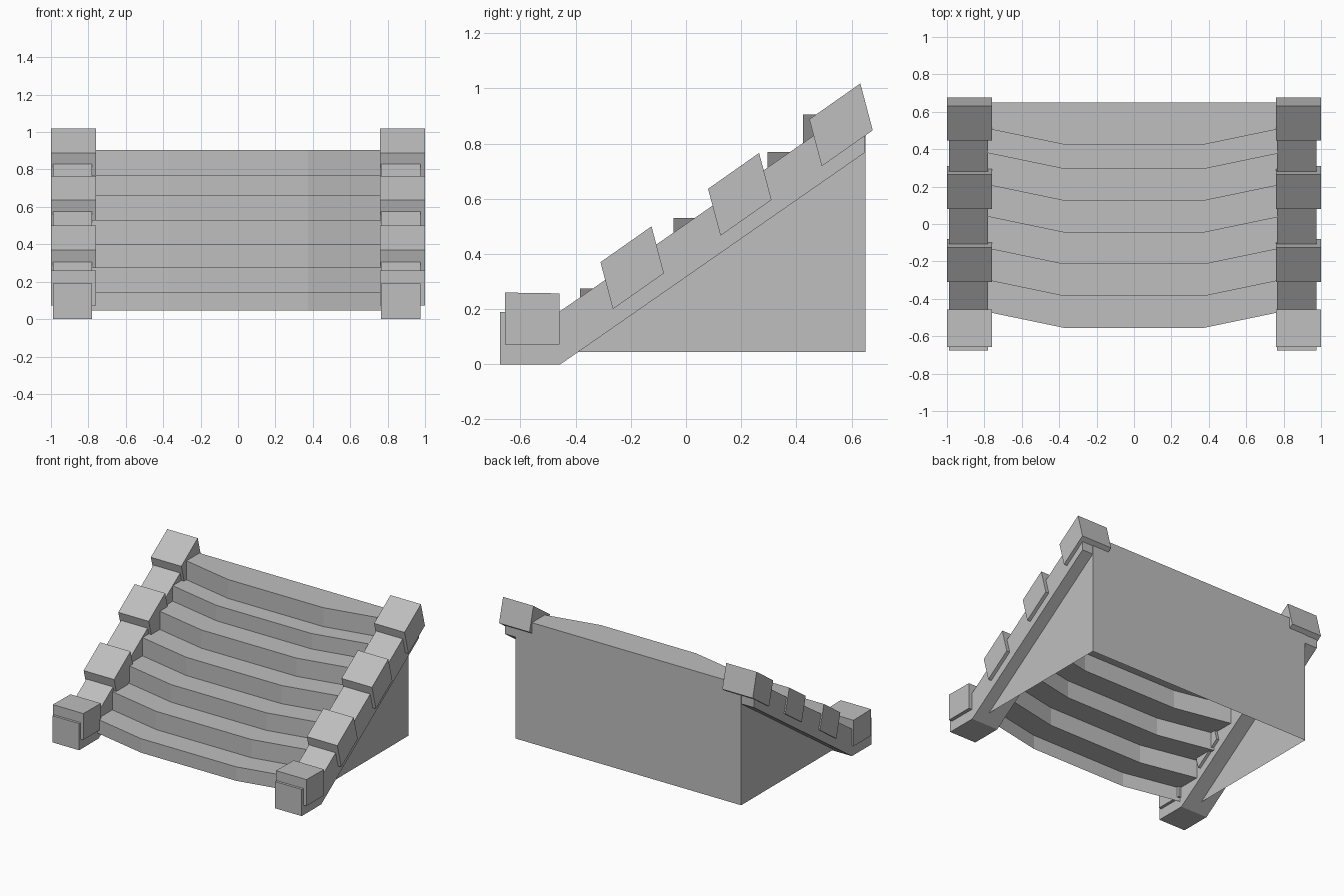
import bpy
import bmesh

cube = bpy.data.objects.get("Cube")
if cube:
    bpy.data.objects.remove(cube, do_unlink=True)

stone = bpy.data.materials.new("grey stone")
stone.use_nodes = True
GREY = (0.52, 0.52, 0.52, 1)
stone.diffuse_color = GREY
stone.node_tree.nodes["Principled BSDF"].inputs["Base Color"].default_value = GREY


def finish(name, bm):
    bmesh.ops.recalc_face_normals(bm, faces=bm.faces)
    mesh = bpy.data.meshes.new(name)
    bm.to_mesh(mesh)
    bm.free()
    mesh.materials.append(stone)
    obj = bpy.data.objects.new(name, mesh)
    bpy.context.collection.objects.link(obj)
    return obj


def prism(name, outline, x0, x1):
    """Extrude a closed (y, z) outline from x0 to x1."""
    bm = bmesh.new()
    face = bm.faces.new([bm.verts.new((x0, y, z)) for y, z in outline])
    grown = bmesh.ops.extrude_face_region(bm, geom=[face])["geom"]
    moved = [v for v in grown if isinstance(v, bmesh.types.BMVert)]
    bmesh.ops.translate(bm, vec=(x1 - x0, 0, 0), verts=moved)
    return finish(name, bm)


# Staircase shell: bowed steps, side walls and back wall, open underneath
HALF, FLAT, BASE, BACK = 0.89, 0.375, 0.045, 0.65
BOW = 0.107
risers = [-0.555, -0.385, -0.215, -0.045, 0.125, 0.295, 0.425]
treads = [0.145, 0.275, 0.40, 0.53, 0.66, 0.77, 0.905]

bm = bmesh.new()
columns = []
for x in (-HALF, -FLAT, FLAT, HALF):
    shift = BOW if abs(x) > FLAT else 0
    points = [(risers[0] + shift, BASE)]
    for i, (y, top) in enumerate(zip(risers, treads)):
        if i:
            points.append((y + shift, treads[i - 1]))
        points.append((y + shift, top))
    points += [(BACK, treads[-1]), (BACK, BASE)]
    columns.append([bm.verts.new((x, y, z)) for y, z in points])
for a, b in zip(columns, columns[1:]):
    for i in range(len(a) - 1):
        bm.faces.new((a[i], b[i], b[i + 1], a[i + 1]))
for side in (columns[0], columns[-1]):
    bm.faces.new(side)
finish("stairs", bm)

# Sloping side rails with a level foot at the front
rail = [(-0.675, 0), (-0.675, 0.19), (-0.46, 0.19),
        (0.648, 0.957), (0.648, 0.767), (-0.455, 0)]
prism("right_rail", rail, -0.99, -0.78)
prism("left_rail", rail, 0.765, 0.975)

# Cap blocks: one level at the foot, three leaning along each rail
foot = [(-0.657, 0.072), (-0.657, 0.26), (-0.458, 0.257), (-0.458, 0.072)]
leaning = [(-0.31, 0.37), (-0.125, 0.50), (-0.08, 0.33), (-0.265, 0.20)]
offsets = {"lower": (0, 0), "middle": (0.39, 0.266), "upper": (0.757, 0.518)}
for side, x0, x1 in (("right", -1, -0.76), ("left", 0.76, 1)):
    prism(side + "_foot_block", foot, x0, x1)
    for place, (dy, dz) in offsets.items():
        prism(f"{side}_{place}_block", [(y + dy, z + dz) for y, z in leaning], x0, x1)
